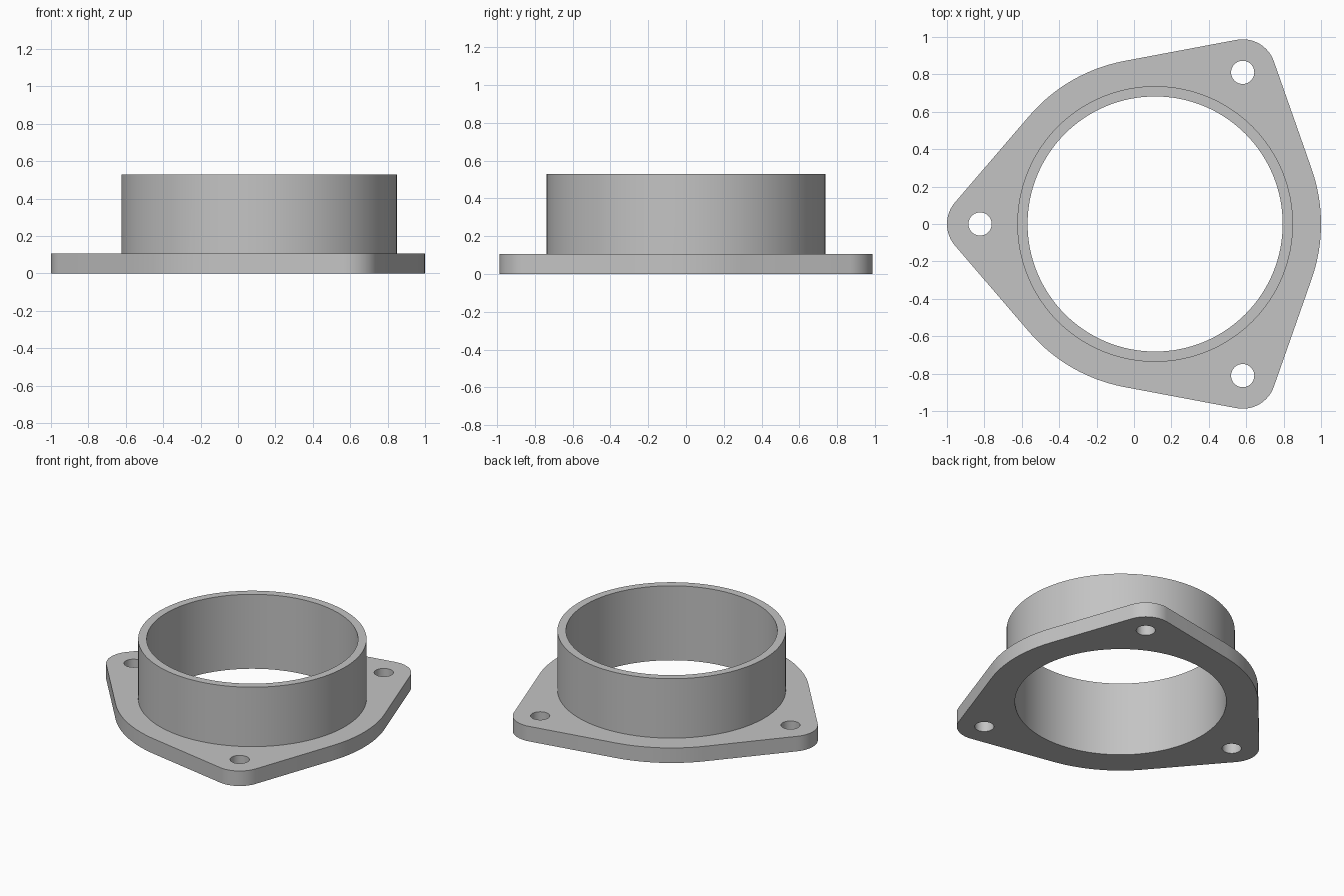
import bpy
import bmesh
from math import acos, cos, sin, pi, radians
from mathutils import Vector

default = bpy.data.objects.get("Cube")
if default:
    bpy.data.objects.remove(default)

CENTRE = Vector((0.113, 0, 0))
BODY_R, LOBE_R, LOBE_DIST = 0.887, 0.177, 0.936
BORE_R, COLLAR_R, HOLE_R = 0.682, 0.737, 0.062
FLANGE_H, TOTAL_H = 0.107, 0.53
LOBE_ANGLES = [radians(a) for a in (60, 180, 300)]

grey = bpy.data.materials.new("plain grey")
grey.use_nodes = True
colour = (0.55, 0.55, 0.55, 1)
grey.diffuse_color = colour
grey.node_tree.nodes["Principled BSDF"].inputs["Base Color"].default_value = colour


def arc(centre, radius, start, end, steps):
    """Points along an arc, both ends included."""
    return [centre + radius * Vector((cos(a), sin(a), 0))
            for a in (start + (end - start) * i / steps for i in range(steps + 1))]


def circle(centre, radius, steps):
    return arc(centre, radius, 0, 2 * pi, steps)[:-1]


def prism(name, outline, bottom, top):
    """Extrude a flat outline between two heights."""
    bm = bmesh.new()
    face = bm.faces.new([bm.verts.new((p.x, p.y, bottom)) for p in outline])
    extruded = bmesh.ops.extrude_face_region(bm, geom=[face])["geom"]
    verts = [v for v in extruded if isinstance(v, bmesh.types.BMVert)]
    bmesh.ops.translate(bm, verts=verts, vec=(0, 0, top - bottom))
    bmesh.ops.recalc_face_normals(bm, faces=bm.faces)
    mesh = bpy.data.meshes.new(name)
    bm.to_mesh(mesh)
    bm.free()
    mesh.materials.append(grey)
    obj = bpy.data.objects.new(name, mesh)
    bpy.context.collection.objects.link(obj)
    return obj


def combine(body, tool, operation):
    """Apply a boolean and discard the tool."""
    bpy.context.view_layer.objects.active = body
    mod = body.modifiers.new(operation.lower(), "BOOLEAN")
    mod.operation, mod.object, mod.solver = operation, tool, "EXACT"
    bpy.ops.object.modifier_apply(modifier=mod.name)
    bpy.data.objects.remove(tool)


# Flange outline: round body joined to three lobes by tangent lines
tangent = acos((BODY_R - LOBE_R) / LOBE_DIST)
outline, lobe_centres = [], []
for a in LOBE_ANGLES:
    lobe = CENTRE + LOBE_DIST * Vector((cos(a), sin(a), 0))
    lobe_centres.append(lobe)
    outline += arc(lobe, LOBE_R, a - tangent, a + tangent, 16)
    outline += arc(CENTRE, BODY_R, a + tangent, a + 2 * pi / 3 - tangent, 16)
flange = prism("flanged_collar", outline, 0, FLANGE_H)

# Collar standing on the flange
collar = prism("collar", circle(CENTRE, COLLAR_R, 128), FLANGE_H / 2, TOTAL_H)
combine(flange, collar, "UNION")

# Central bore and bolt holes
for centre, radius, steps in [(CENTRE, BORE_R, 128)] + [(c, HOLE_R, 40) for c in lobe_centres]:
    cutter = prism("cutter", circle(centre, radius, steps), -0.1, TOTAL_H + 0.1)
    cutter.hide_render = True
    combine(flange, cutter, "DIFFERENCE")

# Smooth round walls, crisp rims
bpy.ops.object.select_all(action="DESELECT")
flange.select_set(True)
bpy.context.view_layer.objects.active = flange
bpy.ops.object.shade_smooth_by_angle(angle=radians(30))
